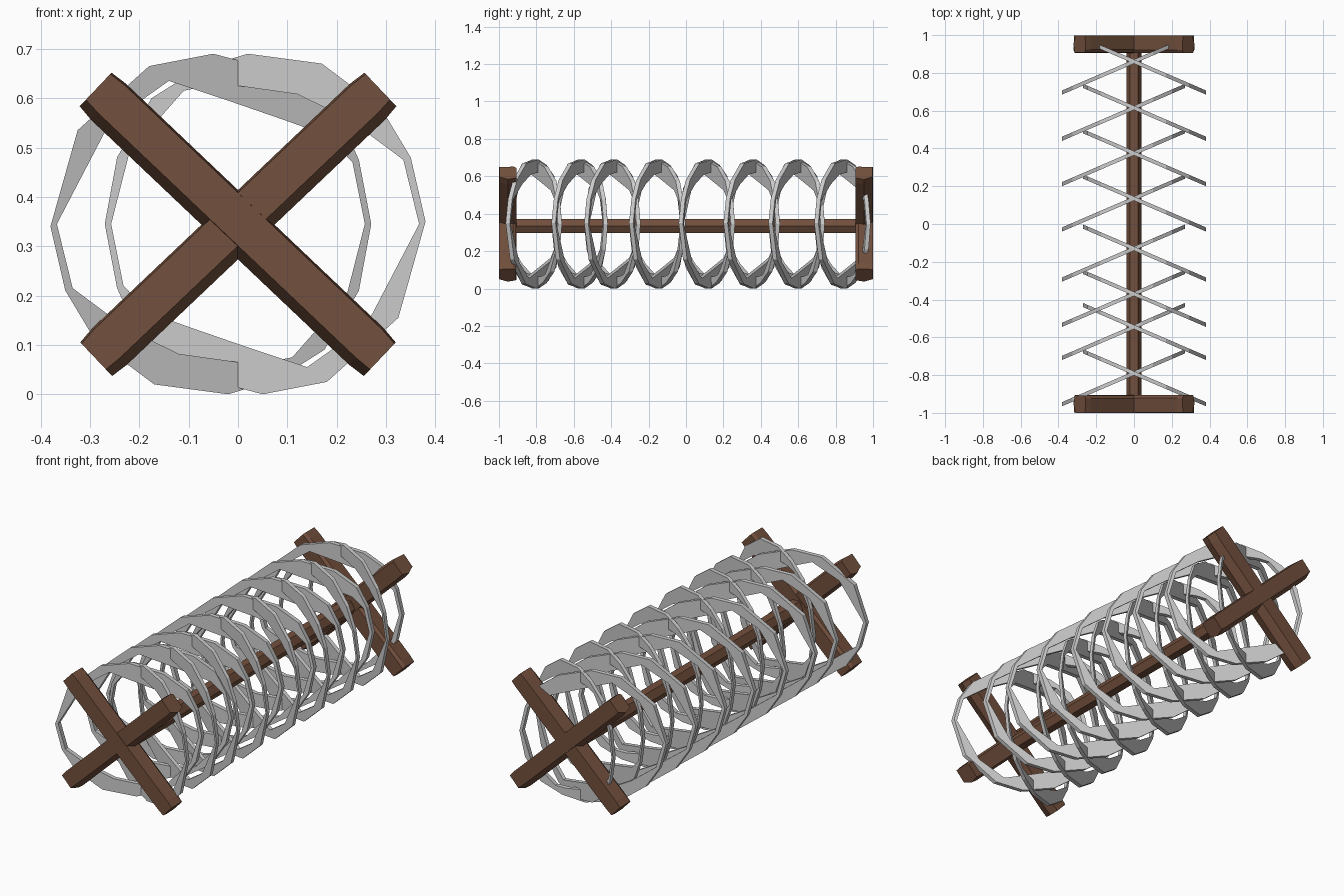
import bpy, bmesh, math

if "Cube" in bpy.data.objects:
    bpy.data.objects.remove(bpy.data.objects["Cube"])

ZC = 0.345  # height of the long axis

wood = bpy.data.materials.new("brown_wood")
wood.diffuse_color = (0.17, 0.08, 0.047, 1)
wood.use_nodes = True
wood.node_tree.nodes["Principled BSDF"].inputs["Base Color"].default_value = wood.diffuse_color


def make_mesh(name, sections, closed=False):
    """Skin a list of equal-length section loops; cap the ends unless closed."""
    bm = bmesh.new()
    rings = [[bm.verts.new(p) for p in s] for s in sections]
    n, k = len(rings), len(rings[0])
    for i in range(n if closed else n - 1):
        a, b = rings[i], rings[(i + 1) % n]
        for j in range(k):
            bm.faces.new((a[j], a[(j + 1) % k], b[(j + 1) % k], b[j]))
    if not closed:
        bm.faces.new(rings[0])
        bm.faces.new(rings[-1])
    bmesh.ops.recalc_face_normals(bm, faces=bm.faces)
    me = bpy.data.meshes.new(name)
    bm.to_mesh(me)
    bm.free()
    return me


def add(name, me, loc, rot=(0, 0, 0)):
    ob = bpy.data.objects.new(name, me)
    ob.location, ob.rotation_euler = loc, rot
    bpy.context.collection.objects.link(ob)
    return ob


# Wire loop: flat uneven band, (outer x, outer z, inner x, inner z) around the ring
band = [
    (-0.38, 0.34, -0.367, 0.345), (-0.325, 0.535, -0.26, 0.55),
    (-0.18, 0.665, -0.14, 0.635), (-0.05, 0.69, -0.02, 0.595),
    (0.10, 0.65, 0.09, 0.557), (0.20, 0.575, 0.18, 0.525),
    (0.245, 0.475, 0.232, 0.47), (0.27, 0.345, 0.257, 0.345),
    (0.245, 0.21, 0.22, 0.20), (0.175, 0.09, 0.11, 0.075),
    (0.08, 0.03, 0.06, 0.065), (-0.02, 0.0, 0.0, 0.065),
    (-0.17, 0.02, -0.12, 0.082), (-0.29, 0.11, -0.225, 0.133),
    (-0.35, 0.21, -0.335, 0.215),
]
SLOPE, HALF = 0.43, 0.011  # lean of the loop plane seen from above, half thickness


def band_section(ox, oz, ix, iz):
    return [(x, x * SLOPE + d, z - ZC) for x, z, d in
            ((ox, oz, -HALF), (ox, oz, HALF), (ix, iz, HALF), (ix, iz, -HALF))]


loop = make_mesh("wire_loop", [band_section(*b) for b in band], closed=True)

# Crossing pairs of loops; the second is the first turned half round the long axis
for i, y in enumerate((0.86, 0.615, 0.375, 0.135, -0.13, -0.37, -0.545, -0.79)):
    add(f"wire_loop_left_{i}", loop, (0, y, ZC))
    add(f"wire_loop_right_{i}", loop, (0, y, ZC), (0, math.pi, 0))

# Cross beams: squared timber with a sloping underside and slightly cut ends
profile = [(-0.032, -0.046), (0.046, -0.046), (0.05, 0.03), (0.04, 0.046),
           (-0.04, 0.046), (-0.052, 0.0)]


def beam_section(x, s):
    return [(x, py, pz * s) for pz, py in profile]


beam = make_mesh("cross_beam", [beam_section(-0.397, 0.92), beam_section(-0.36, 1),
                                beam_section(0.36, 1), beam_section(0.397, 0.92)])
beam.materials.append(wood)
for end, y, turn in (("front", -0.952, 0), ("back", 0.953, math.pi)):
    add(f"{end}_beam_rising", beam, (0, y, ZC), (0, -math.radians(43.5), turn))
    add(f"{end}_beam_falling", beam, (0, y - 0.002, ZC), (0, math.radians(43.5), turn))


# Long pole joining the crosses
def pole_section(y):
    return [(0.041 * math.cos(math.radians(60 * a)), y,
             0.043 * math.sin(math.radians(60 * a))) for a in range(6)]


pole = make_mesh("centre_pole", [pole_section(-0.95), pole_section(0.95)])
pole.materials.append(wood)
add("centre_pole", pole, (0, 0, 0.335))
